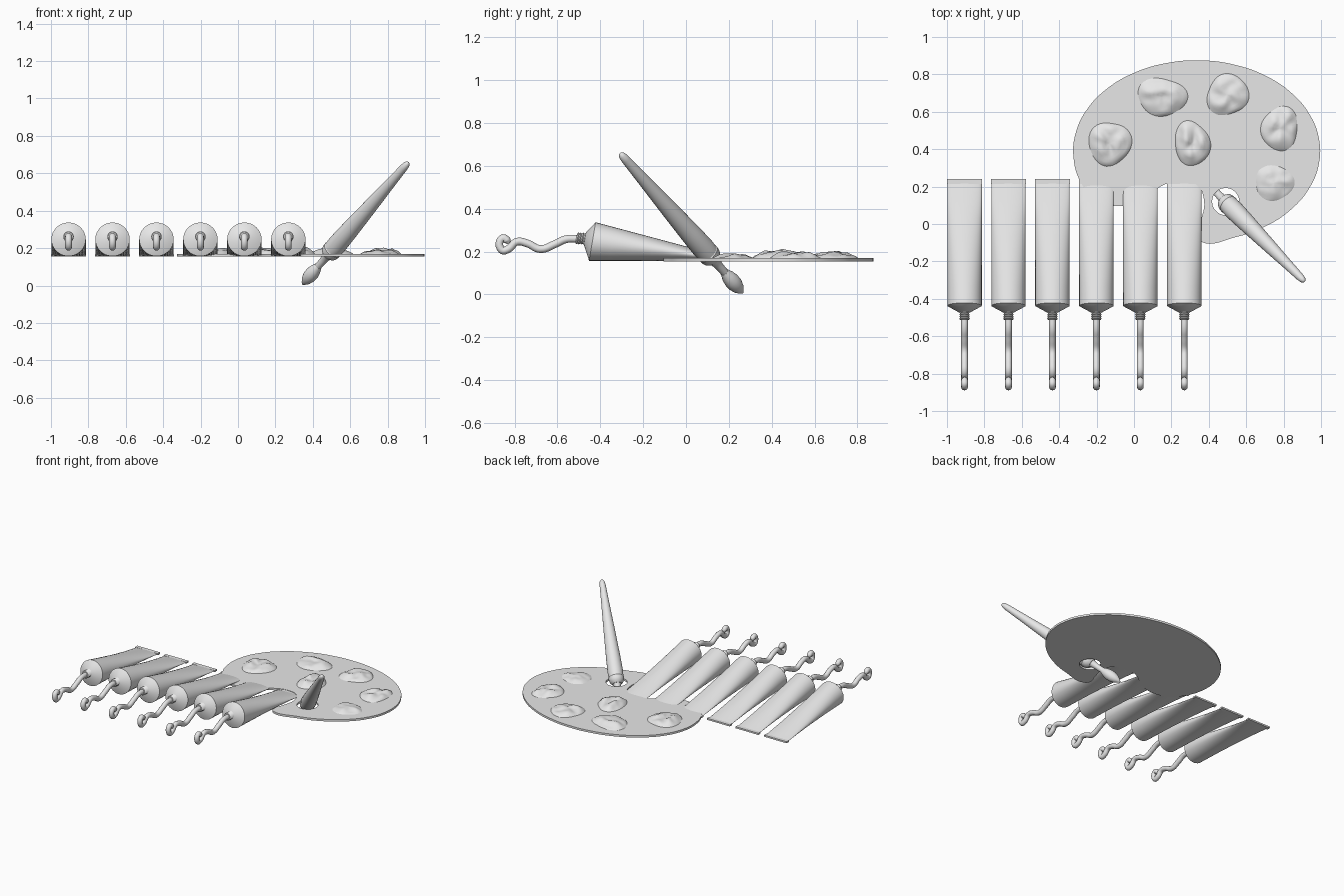
import bpy, bmesh, math, random
from mathutils import Vector, noise

cube = bpy.data.objects.get("Cube")
if cube:
    bpy.data.objects.remove(cube, do_unlink=True)
random.seed(4)

grey = bpy.data.materials.new("plain grey")
grey.use_nodes = True
grey.diffuse_color = (0.8, 0.8, 0.8, 1)
grey.node_tree.nodes["Principled BSDF"].inputs["Base Color"].default_value = (0.8, 0.8, 0.8, 1)


def add(name, data):
    ob = bpy.data.objects.new(name, data)
    bpy.context.collection.objects.link(ob)
    if not data.materials:
        data.materials.append(grey)
    return ob


def activate(ob):
    bpy.ops.object.select_all(action='DESELECT')
    ob.select_set(True)
    bpy.context.view_layer.objects.active = ob


def smooth(ob, angle=35):
    activate(ob)
    bpy.ops.object.shade_smooth_by_angle(angle=math.radians(angle))


def loft(name, rings, angle=35):
    """Skin a list of closed rings and cap both ends."""
    bm = bmesh.new()
    loops = [[bm.verts.new(p) for p in ring] for ring in rings]
    n = len(loops[0])
    for a, b in zip(loops, loops[1:]):
        for i in range(n):
            j = (i + 1) % n
            bm.faces.new((a[i], a[j], b[j], b[i]))
    bm.faces.new(loops[0])
    bm.faces.new(loops[-1])
    bmesh.ops.recalc_face_normals(bm, faces=bm.faces)
    mesh = bpy.data.meshes.new(name)
    bm.to_mesh(mesh)
    bm.free()
    ob = add(name, mesh)
    smooth(ob, angle)
    return ob


def circle(n):
    return [(math.cos(math.tau * i / n), math.sin(math.tau * i / n)) for i in range(n)]


def tube_ring(y, z, w, h):
    """Ellipse across the tube, leaning back with the tube axis."""
    return [Vector((w * c, y + 0.17 * h * s, z + h * s)) for c, s in circle(32)]


def from_curve(name, curve):
    ob = add(name, curve)
    activate(ob)
    bpy.ops.object.convert(target='MESH')
    ob = bpy.context.object
    smooth(ob, 40)
    return ob


# Paint tube body: flat tail opening into a round shoulder
body = []
for k in range(8):
    f = k / 7
    h = 0.005 + 0.085 * f
    body.append(tube_ring(0.215 - 0.652 * f, 0.157 + h, 0.092, h))
body.append(tube_ring(-0.472, 0.261, 0.03, 0.028))
tube_parts = [loft("tube_body", body)]

# Folded crimp at the tail
bpy.ops.mesh.primitive_cube_add(size=1, location=(0, 0.227, 0.161))
crimp = bpy.context.object
crimp.name = "tube_crimp"
crimp.data.name = "tube_crimp"
crimp.scale = (0.188, 0.026, 0.012)
bpy.ops.object.transform_apply(location=True, rotation=False, scale=True)
crimp.data.materials.append(grey)
tube_parts.append(crimp)

# Threaded neck
neck = []
for k in range(9):
    r = 0.028 if k % 2 else 0.023
    neck.append(tube_ring(-0.468 - 0.0055 * k, 0.26 + 0.0003 * k, r, r))
tube_parts.append(loft("tube_neck", neck))

# Squeezed strand of paint with a curled end
path = [(-0.5, 0.26), (-0.56, 0.258), (-0.61, 0.236), (-0.68, 0.212), (-0.74, 0.238),
        (-0.79, 0.246), (-0.83, 0.212), (-0.86, 0.208), (-0.858, 0.262), (-0.835, 0.252), (-0.828, 0.238)]
strand = bpy.data.curves.new("paint_strand", 'CURVE')
strand.dimensions = '3D'
strand.bevel_depth = 0.018
strand.bevel_resolution = 4
strand.use_fill_caps = True
sp = strand.splines.new('BEZIER')
sp.bezier_points.add(len(path) - 1)
for bp, (y, z) in zip(sp.bezier_points, path):
    bp.co = (0, y, z)
    bp.handle_left_type = bp.handle_right_type = 'AUTO'
sp.bezier_points[-1].radius = 0.5
sp.resolution_u = 6
tube_parts.append(from_curve("paint_strand", strand))

# Row of six tubes
for k in range(6):
    for part in tube_parts:
        ob = part if k == 0 else add(f"{part.name}_{k + 1}", part.data)
        ob.location.x = -0.906 + 0.235 * k

# Palette: oval with a curved bite and a thumb hole
outline = []
for deg in range(-88, 201, 16):
    a = math.radians(deg)
    outline.append((0.335 + 0.66 * math.cos(a), 0.39 + 0.485 * math.sin(a)))
outline += [(-0.2, 0.125), (-0.1, 0.096), (0, 0.11), (0.08, 0.155), (0.15, 0.205),
            (0.25, 0.235), (0.34, 0.205), (0.375, 0.12), (0.358, 0.02), (0.335, -0.06)]
hole = [(0.49 + 0.072 * c, 0.12 + 0.072 * s) for c, s in circle(8)]
board = bpy.data.curves.new("palette", 'CURVE')
board.dimensions = '2D'
board.fill_mode = 'BOTH'
board.extrude = 0.0075
for pts in (outline, hole):
    sp = board.splines.new('BEZIER')
    sp.bezier_points.add(len(pts) - 1)
    for bp, (x, y) in zip(sp.bezier_points, pts):
        bp.co = (x, y, 0)
        bp.handle_left_type = bp.handle_right_type = 'AUTO'
    sp.use_cyclic_u = True
    sp.resolution_u = 8
palette = from_curve("palette", board)
palette.location.z = 0.162

# Lumpy dabs of paint: centre, half sizes, height
dabs = [(-0.13, 0.43, 0.113, 0.125, 0.038), (0.15, 0.68, 0.132, 0.108, 0.036),
        (0.5, 0.69, 0.113, 0.116, 0.034), (0.78, 0.51, 0.105, 0.118, 0.034),
        (0.75, 0.22, 0.113, 0.094, 0.024), (0.31, 0.43, 0.098, 0.122, 0.042)]
for k, (x, y, rx, ry, h) in enumerate(dabs):
    p, q = random.uniform(0, 6), random.uniform(0, 6)
    rings = []
    for f in (1, 0.97, 0.9, 0.8, 0.65, 0.5, 0.35, 0.2, 0.05):
        ring = []
        for c, s in circle(40):
            a = math.atan2(s, c)
            r = f * (0.98 + 0.05 * math.sin(2 * a + p) + 0.06 * math.sin(3 * a + q))
            bump = noise.noise(Vector((2.2 * r * c + p, 2.2 * r * s + q, k)))
            dome = (1 - f ** 4) * (0.75 + 0.5 * bump)
            ring.append((x + rx * r * c, y + ry * r * s, 0.168 + h * dome))
        rings.append(ring)
    loft(f"paint_dab_{k + 1}", rings, 60)

# Paint brush: turned profiles along one slanted axis
tip = Vector((0.345, 0.265, 0.006))
end = Vector((0.912, -0.308, 0.66))
axis = (end - tip).normalized()
turn = axis.to_track_quat('Z', 'Y')


def turned(name, profile):
    rings = [[tip + axis * t + turn @ Vector((r * c, r * s, 0)) for c, s in circle(28)]
             for t, r in profile]
    return loft(name, rings)


turned("brush_bristles", [(0, 0.003), (0.012, 0.013), (0.035, 0.027), (0.065, 0.036),
                          (0.095, 0.037), (0.125, 0.031), (0.155, 0.02)])
turned("brush_ferrule", [(0.15, 0.019), (0.2, 0.02), (0.235, 0.024), (0.255, 0.033)])
turned("brush_collar", [(0.245, 0.032), (0.26, 0.046), (0.275, 0.051), (0.295, 0.053), (0.302, 0.049)])
turned("brush_handle", [(0.295, 0.05), (0.34, 0.053), (0.45, 0.049), (0.65, 0.039), (0.85, 0.028),
                        (0.99, 0.021), (1.02, 0.017), (1.033, 0.008), (1.036, 0.002)])
